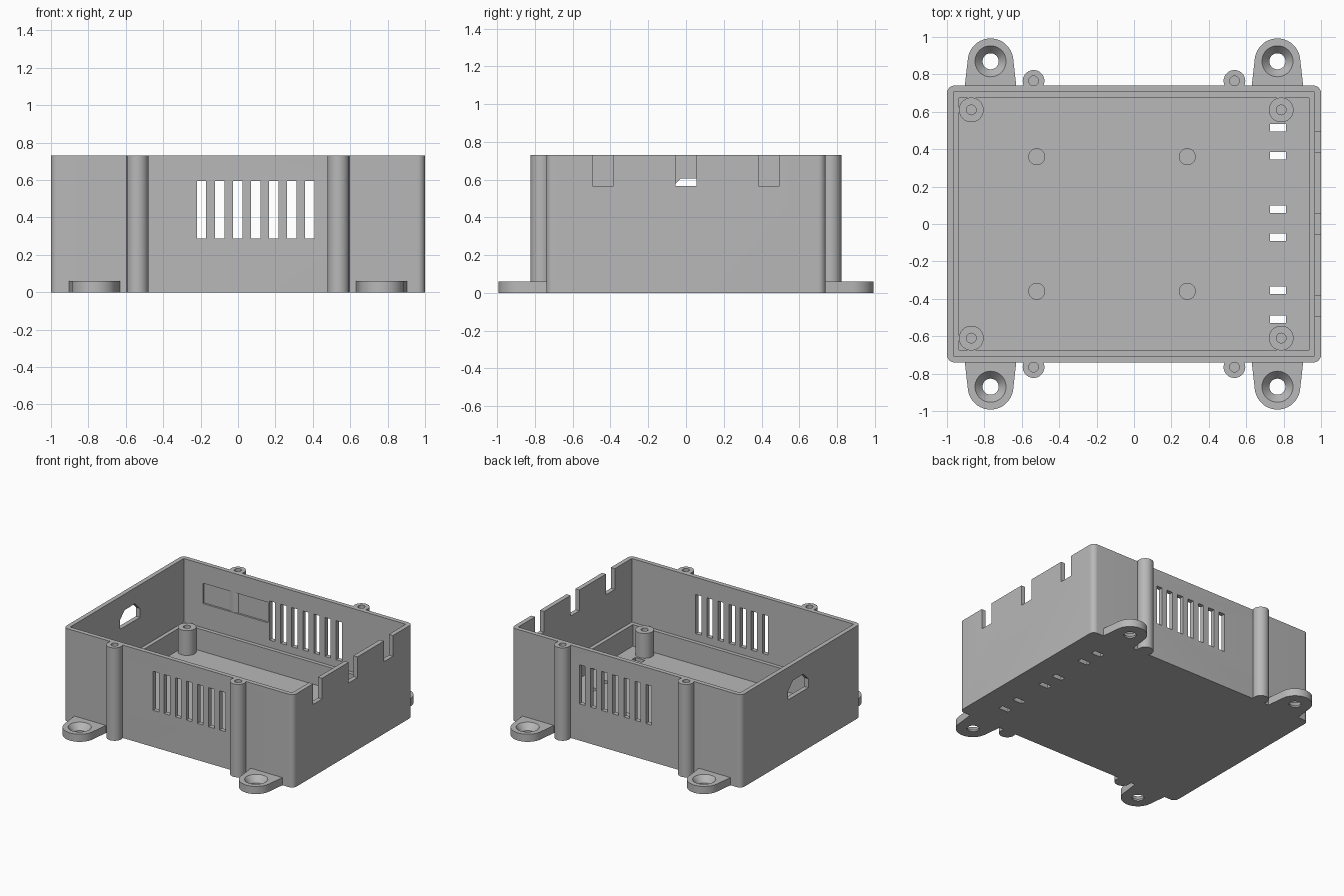
import bpy, bmesh, math
from mathutils import Matrix

cube = bpy.data.objects.get("Cube")
if cube:
    bpy.data.objects.remove(cube, do_unlink=True)

grey = bpy.data.materials.new("plain grey")
grey.use_nodes = True
GREY = (0.48, 0.48, 0.48, 1)
grey.diffuse_color = GREY
grey.node_tree.nodes["Principled BSDF"].inputs["Base Color"].default_value = GREY
parts = []

H, FLOOR, LEDGE = 0.73, 0.06, 0.23   # shell height, floor top, inner ledge top
HX, HY = 1.0, 0.74                   # half sizes of the shell
WALL, LOWER_WALL = 0.035, 0.065      # wall thickness above and below the ledge


def finish(bm, name):
    bmesh.ops.recalc_face_normals(bm, faces=bm.faces)
    mesh = bpy.data.meshes.new(name)
    bm.to_mesh(mesh)
    bm.free()
    mesh.materials.append(grey)
    obj = bpy.data.objects.new(name, mesh)
    bpy.context.collection.objects.link(obj)
    return obj


def prism(name, outline, lo, hi, axis="z"):
    """Extrude a flat outline along z, or a (y, z) outline along x."""
    bm = bmesh.new()
    place = (lambda a, b: (lo, a, b)) if axis == "x" else (lambda a, b: (a, b, lo))
    face = bm.faces.new([bm.verts.new(place(a, b)) for a, b in outline])
    new = bmesh.ops.extrude_face_region(bm, geom=[face])["geom"]
    step = (hi - lo, 0, 0) if axis == "x" else (0, 0, hi - lo)
    bmesh.ops.translate(bm, vec=step, verts=[v for v in new if isinstance(v, bmesh.types.BMVert)])
    return finish(bm, name)


def boxes(name, bounds):
    """One mesh of separate boxes, each (x0, x1, y0, y1, z0, z1)."""
    bm = bmesh.new()
    for x0, x1, y0, y1, z0, z1 in bounds:
        m = Matrix.Translation(((x0 + x1) / 2, (y0 + y1) / 2, (z0 + z1) / 2))
        bmesh.ops.create_cube(bm, size=1, matrix=m @ Matrix.Diagonal((x1 - x0, y1 - y0, z1 - z0, 1)))
    return finish(bm, name)


def lathe(name, profile, x, y, steps=40):
    """Turn a closed (radius, z) profile about a vertical axis."""
    bm = bmesh.new()
    vs = [bm.verts.new((r, 0, z)) for r, z in profile]
    es = [bm.edges.new(pair) for pair in zip(vs, vs[1:])]
    bmesh.ops.spin(bm, geom=vs + es, cent=(0, 0, 0), axis=(0, 0, 1), angle=math.tau, steps=steps)
    bmesh.ops.remove_doubles(bm, verts=bm.verts, dist=0.0001)
    bmesh.ops.translate(bm, vec=(x, y, 0), verts=bm.verts)
    return finish(bm, name)


def screw_post(name, x, y, r, hole, z0, z1, depth):
    parts.append(lathe(name, [(0, z0), (r, z0), (r, z1), (hole, z1),
                              (hole, z1 - depth), (0, z1 - depth)], x, y))


def cut(target, cutter):
    cutter.hide_render = True
    mod = target.modifiers.new("cut", "BOOLEAN")
    mod.operation, mod.solver, mod.object = "DIFFERENCE", "EXACT", cutter
    bpy.context.view_layer.objects.active = target
    bpy.ops.object.modifier_apply(modifier=mod.name)
    bpy.data.objects.remove(cutter, do_unlink=True)


def arc(cx, cy, r, start, end, n):
    angles = [math.radians(start + (end - start) * i / n) for i in range(n + 1)]
    return [(cx + r * math.cos(a), cy + r * math.sin(a)) for a in angles]


# Shell with rounded vertical corners
R = 0.04
outline = []
for sx, sy, a in ((1, 1, 0), (-1, 1, 90), (-1, -1, 180), (1, -1, 270)):
    outline += arc(sx * (HX - R), sy * (HY - R), R, a, a + 90, 8)
shell = prism("enclosure_shell", outline, 0, H)
parts.append(shell)

# Cavity, narrower below the ledge
for inset, z0, z1 in ((WALL, LEDGE, H + 0.1), (LOWER_WALL, FLOOR, LEDGE + 0.1)):
    x, y = HX - inset, HY - inset
    cut(shell, boxes("cavity_cutter", [(-x, x, -y, y, z0, z1)]))

# Vent slots through the front and back walls
cut(shell, boxes("vent_cutter", [(c - 0.025, c + 0.025, -0.9, 0.9, 0.288, 0.595)
                                 for c in (-0.195 + 0.0965 * i for i in range(7))]))
# Cable notches in the left wall
cut(shell, boxes("notch_cutter", [(0.9, 1.1, c - 0.055, c + 0.055, 0.567, 0.9)
                                  for c in (-0.44, 0, 0.44)]))
# Slots in the floor
cut(shell, boxes("floor_slot_cutter", [(0.728, 0.812, c - 0.02, c + 0.02, -0.1, 0.1)
                                       for c in (-0.51, -0.355, -0.07, 0.08, 0.365, 0.515)]))
# Shallow label recess inside the back wall
cut(shell, boxes("recess_cutter", [(-0.8, -0.235, 0.6, 0.72, 0.42, 0.58)]))
# Chamfered socket opening in the right wall
socket = [(-0.09, 0.475), (0.16, 0.475), (0.16, 0.545), (0.1, 0.605), (-0.03, 0.605), (-0.09, 0.545)]
cut(shell, prism("socket_cutter", socket, -1.1, -0.9, "x"))

for sx, side in ((1, "left"), (-1, "right")):
    for sy, end in ((1, "back"), (-1, "front")):
        tag = f"{end}_{side}"
        # Lid screw columns outside the long walls
        screw_post("screw_column_" + tag, sx * 0.537, sy * 0.765, 0.058, 0.026, 0, H, 0.3)
        # Inner posts and low floor pads
        screw_post("inner_post_" + tag, 0.787 if sx > 0 else -0.87, sy * 0.61,
                   0.066, 0.026, FLOOR - 0.02, 0.255, 0.14)
        pad = [(0, 0.04), (0.045, 0.04), (0.045, 0.09), (0, 0.09)]
        parts.append(lathe("floor_pad_" + tag, pad, 0.285 if sx > 0 else -0.52, sy * 0.36))
        # Mounting ears with countersunk holes
        ex, ey = 0.767, 0.87
        tab = [(ex + 0.138, 0.735)] + arc(ex, ey, 0.122, 5, 175, 24) + [(ex - 0.138, 0.735)]
        ear = prism("mounting_ear_" + tag, [(sx * a, sy * b) for a, b in tab], 0, FLOOR)
        hole = [(0, -0.1), (0.043, -0.1), (0.043, 0.012), (0.083, FLOOR), (0.083, 0.1), (0, 0.1)]
        cut(ear, lathe("ear_hole_cutter", hole, sx * ex, sy * ey))
        parts.append(ear)

# Smooth the round parts, keep the edges crisp
bpy.ops.object.select_all(action="DESELECT")
for obj in parts:
    obj.select_set(True)
bpy.context.view_layer.objects.active = shell
bpy.ops.object.shade_smooth_by_angle(angle=math.radians(30))
